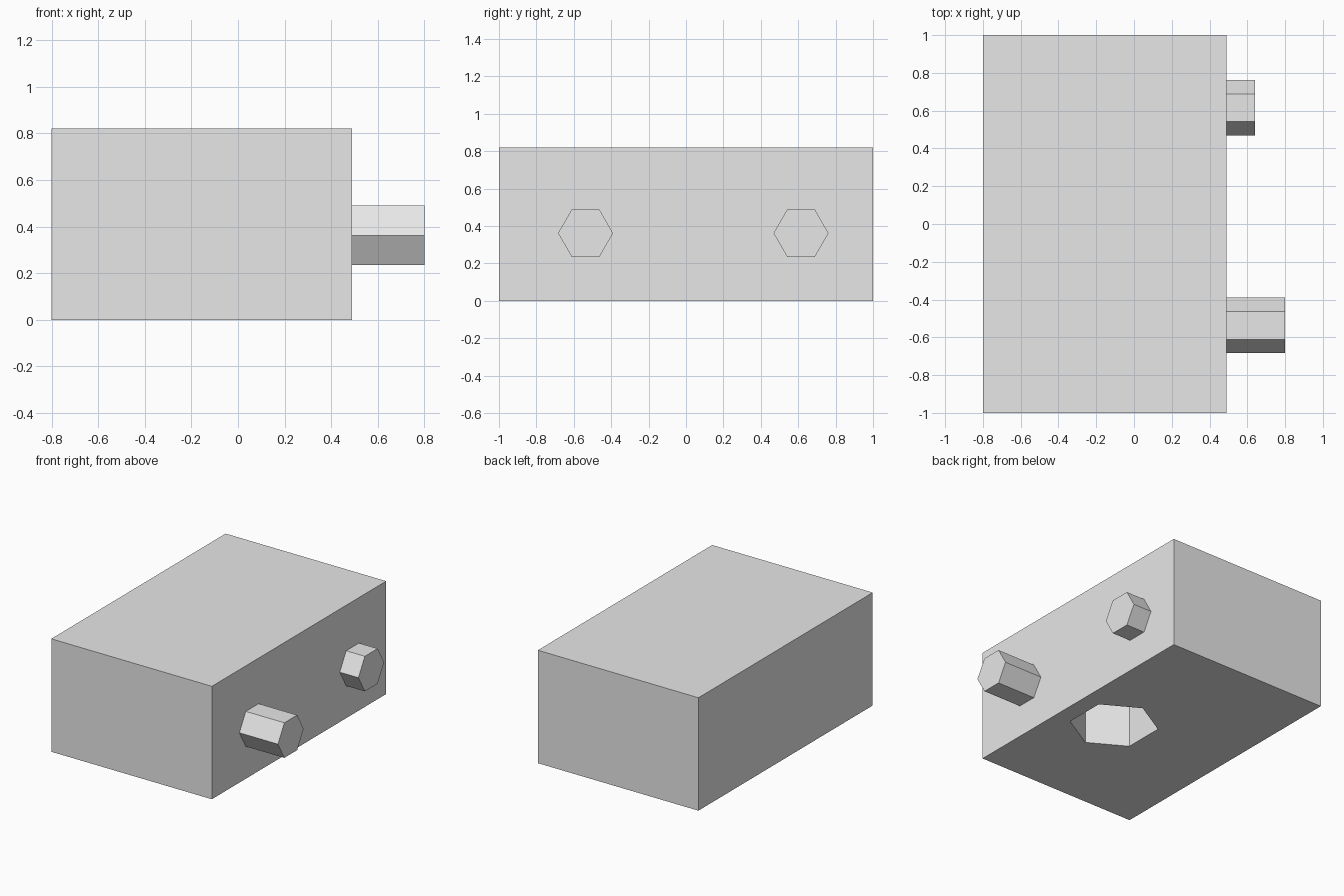
import bpy
import math

cube = bpy.data.objects.get("Cube")
if cube:
    bpy.data.objects.remove(cube, do_unlink=True)

grey = bpy.data.materials.new("plain_grey")
grey.use_nodes = True
grey.diffuse_color = (0.8, 0.8, 0.8, 1)
grey.node_tree.nodes["Principled BSDF"].inputs["Base Color"].default_value = (0.8, 0.8, 0.8, 1)


def hex_prism(name, radius, depth, location, rotation):
    bpy.ops.mesh.primitive_cylinder_add(vertices=6, radius=radius, depth=depth,
                                        location=location, rotation=rotation)
    prism = bpy.context.object
    prism.name = name
    prism.data.materials.append(grey)
    return prism


# Main block
LEFT, RIGHT, HEIGHT = -0.80, 0.49, 0.82
bpy.ops.mesh.primitive_cube_add(size=1, location=((LEFT + RIGHT) / 2, 0, HEIGHT / 2))
block = bpy.context.object
block.name = "block"
block.scale = (RIGHT - LEFT, 2, HEIGHT)
bpy.ops.object.transform_apply(location=False, rotation=False, scale=True)
block.data.materials.append(grey)

# Six-sided pocket sunk into the underside
POCKET_DEPTH = 0.42
cutter = hex_prism("pocket_cutter", 0.30, 2 * POCKET_DEPTH, (0.10, -0.09, 0), (0, 0, 0))
pocket = block.modifiers.new("pocket", 'BOOLEAN')
pocket.operation = 'DIFFERENCE'
pocket.solver = 'EXACT'
pocket.object = cutter
bpy.context.view_layer.objects.active = block
bpy.ops.object.modifier_apply(modifier="pocket")
bpy.data.objects.remove(cutter, do_unlink=True)

# Six-sided pegs on the side, corners pointing along y
for name, y, tip in (("front_peg", -0.537, 0.80), ("back_peg", 0.615, 0.64)):
    hex_prism(name, 0.147, tip - RIGHT, ((tip + RIGHT) / 2, y, 0.362),
              (0, math.pi / 2, 0))
